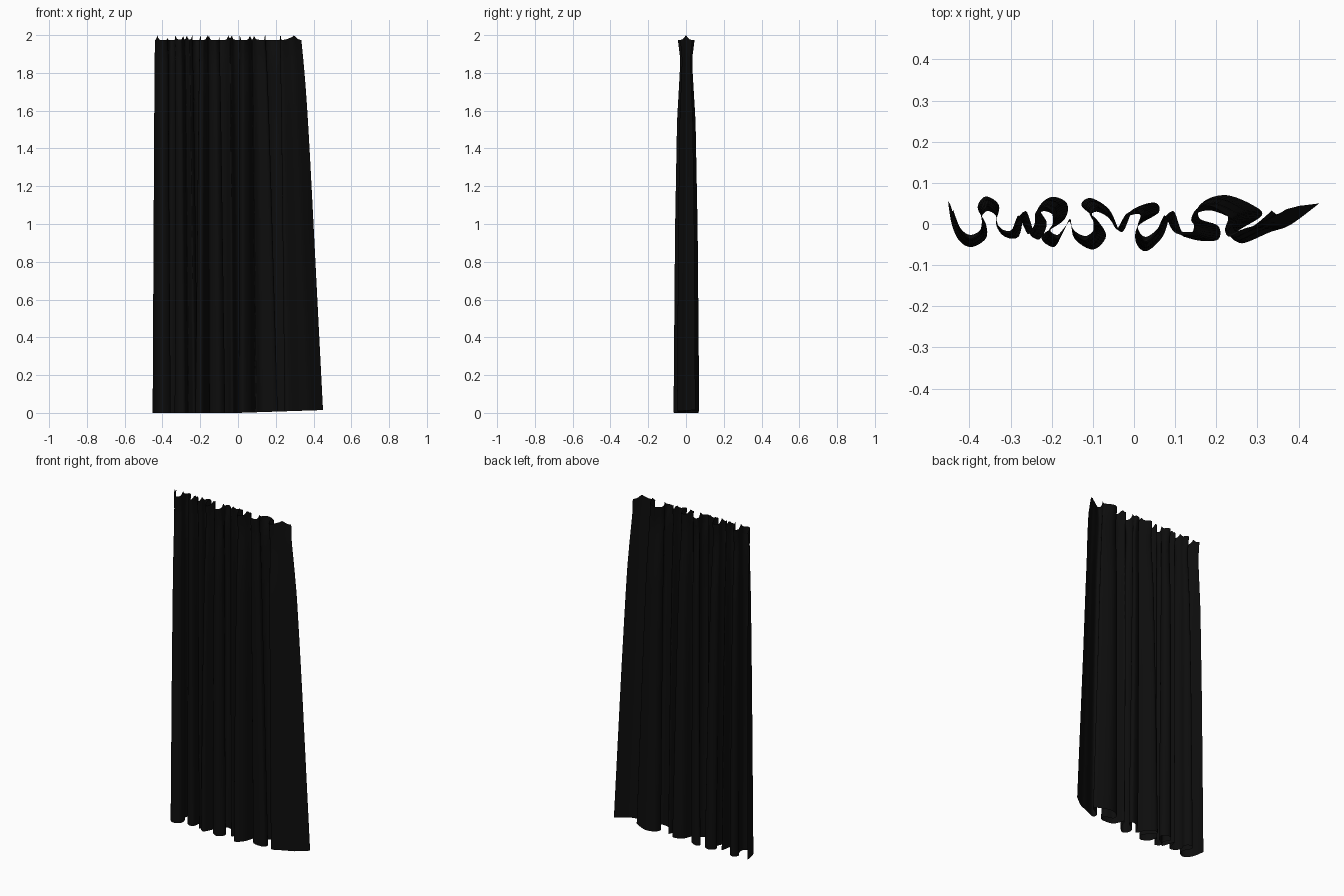
import bpy, bmesh
from mathutils import Vector

if "Cube" in bpy.data.objects:
    bpy.data.objects.remove(bpy.data.objects["Cube"])

# Hem fold line seen from above (x, y)
HEM = [(-.452, .055), (-.443, .0), (-.425, -.04), (-.395, -.056), (-.36, -.035),
       (-.36, .0), (-.38, .04), (-.36, .067), (-.328, .045), (-.335, .0), (-.315, -.03),
       (-.28, -.03), (-.263, .032), (-.235, -.038), (-.212, .0), (-.23, .04),
       (-.2, .066), (-.163, .05), (-.17, .01), (-.225, -.03), (-.195, -.056),
       (-.172, -.02), (-.155, .012), (-.145, -.035), (-.1, -.062), (-.068, -.03),
       (-.09, .01), (-.128, .045), (-.105, .063), (-.06, .035), (-.03, -.02),
       (.0, .035), (.05, .052), (.06, .028), (.01, -.005), (.005, -.045), (.03, -.066),
       (.07, -.03), (.095, .032), (.125, -.03), (.2, -.04), (.205, -.005), (.158, .015),
       (.17, .055), (.225, .07), (.29, .045), (.31, .02), (.25, -.02), (.262, -.047),
       (.33, -.02), (.38, -.002), (.45, .05)]
SUB, ROWS = 6, 30
Y_SCALE = [(0, 1), (.5, .88), (.8, .72), (.955, .45), (1, .65)]


def smooth_line(pts, sub):
    p = [Vector(q) for q in pts]
    p = [p[0]] + p + [p[-1]]
    out = []
    for i in range(1, len(p) - 2):
        a, b, c, d = p[i - 1:i + 3]
        for k in range(sub):
            t = k / sub
            out.append(.5 * (2 * b + (c - a) * t + (2 * a - 5 * b + 4 * c - d) * t * t
                             + (3 * b - a - 3 * c + d) * t ** 3))
    return out + [p[-1]]


def lerp_keys(keys, t):
    for (a, va), (b, vb) in zip(keys, keys[1:]):
        if t <= b:
            return va + (vb - va) * (t - a) / (b - a)
    return keys[-1][1]


hem = smooth_line(HEM, SUB)
# Distance along the cloth, used to spread the pleats evenly at the heading
arc = [0]
for a, b in zip(hem, hem[1:]):
    arc.append(arc[-1] + (b - a).length)

# Curtain sheet, hem to heading
bm = bmesh.new()
grid = []
for r in range(ROWS + 1):
    t = 1 - (1 - r / ROWS) ** 1.4
    w = .85 * t + .15 * t ** 10
    ys = lerp_keys(Y_SCALE, t)
    row = []
    for p, s in zip(hem, arc):
        u = (p.x + .452) / .902
        even = .6 * s / arc[-1] + .4 * u
        x = p.x * (1 - w) + (-.44 + .775 * even) * w
        # heading peaks between pleats, hem slightly raised on the right
        peak = max(0, 1 - abs(p.y) / .045) ** 2
        top = 1.975 + .025 * peak
        bottom = .015 * max(0, u - .5) * 2
        row.append(bm.verts.new((x, p.y * ys, bottom + (1.93 - bottom) * t
                                 + (top - 1.93) * t ** 12)))
    grid.append(row)
for lo, hi in zip(grid, grid[1:]):
    for i in range(len(lo) - 1):
        bm.faces.new((lo[i], lo[i + 1], hi[i + 1], hi[i])).smooth = True
mesh = bpy.data.meshes.new("curtain")
bm.to_mesh(mesh)
bm.free()
curtain = bpy.data.objects.new("curtain", mesh)
bpy.context.collection.objects.link(curtain)

# Black cloth
mat = bpy.data.materials.new("black_cloth")
mat.diffuse_color = (.004, .004, .004, 1)
mat.use_nodes = True
mat.node_tree.nodes["Principled BSDF"].inputs["Base Color"].default_value = mat.diffuse_color
mesh.materials.append(mat)
